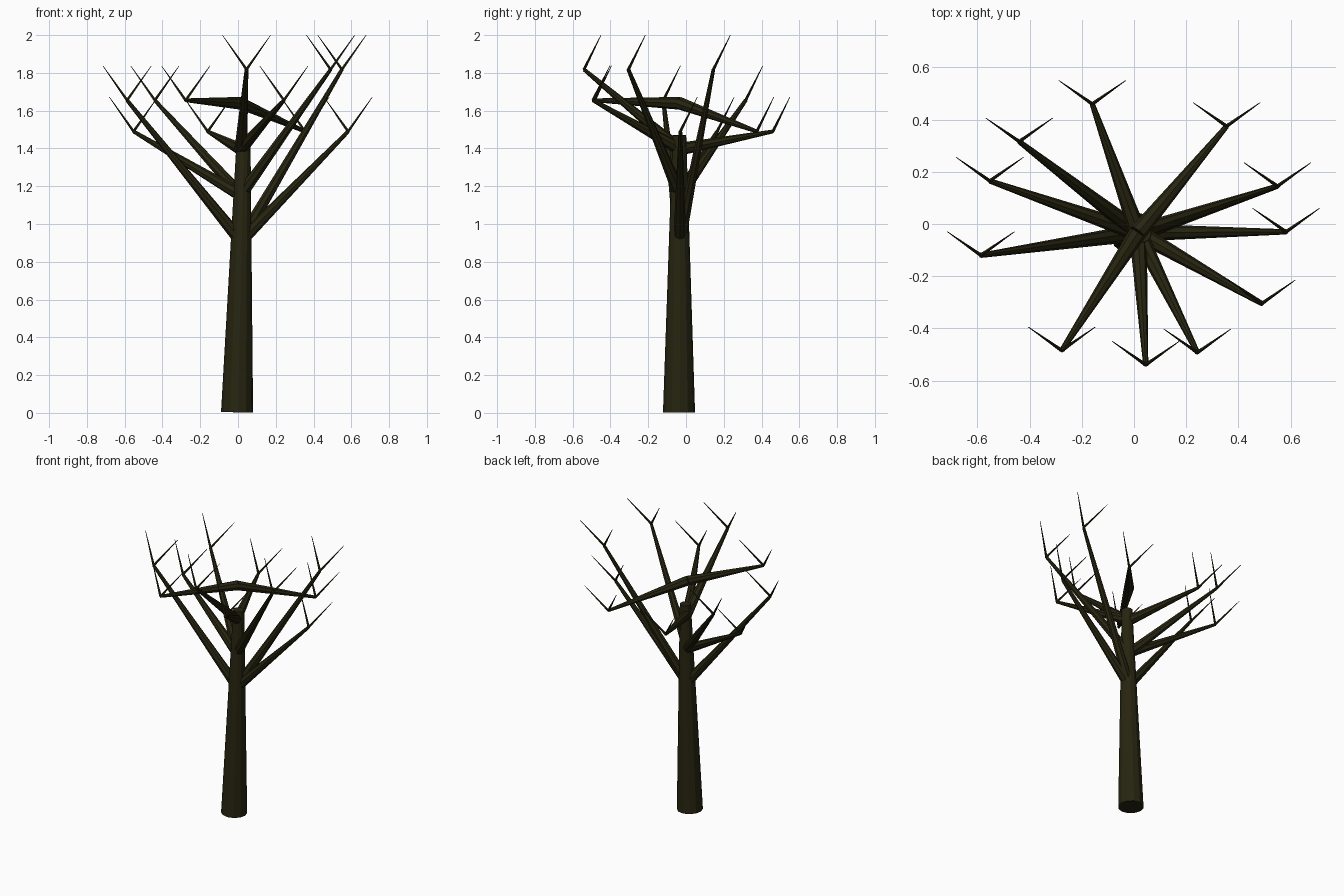
import bpy, bmesh, math
from mathutils import Vector

if "Cube" in bpy.data.objects:
    bpy.data.objects.remove(bpy.data.objects["Cube"])

bark = bpy.data.materials.new("dark_bark")
bark.diffuse_color = (0.020, 0.018, 0.005, 1)
bark.use_nodes = True
bark.node_tree.nodes["Principled BSDF"].inputs["Base Color"].default_value = bark.diffuse_color


def limb(bm, a, b, r1, r2, sides):
    """Add a closed tapered limb running from a to b."""
    a, b = Vector(a), Vector(b)
    d = b - a
    m = d.to_track_quat('Z', 'Y').to_matrix().to_4x4()
    m.translation = (a + b) / 2
    bmesh.ops.create_cone(bm, cap_ends=True, segments=sides, radius1=r1,
                          radius2=r2, depth=d.length, matrix=m)


def finish(bm, name):
    me = bpy.data.meshes.new(name)
    bm.to_mesh(me)
    bm.free()
    me.materials.append(bark)
    ob = bpy.data.objects.new(name, me)
    bpy.context.collection.objects.link(ob)


# Slightly leaning trunk
bm = bmesh.new()
limb(bm, (-0.005, -0.037, 0.003), (0.03, -0.035, 1.47), 0.085, 0.036, 12)
finish(bm, "trunk")

# Branch tips in spiral order; tip heights repeat every 3, base heights every 4
tips = [(0.583, -0.03), (-0.44, 0.316), (0.045, -0.54), (0.355, 0.375),
        (-0.587, -0.12), (0.49, -0.305), (-0.16, 0.46), (-0.277, -0.485),
        (0.55, 0.145), (-0.553, 0.165), (0.243, -0.493)]
tip_heights = (1.49, 1.655, 1.818)

for i, (x, y) in enumerate(tips):
    tip = Vector((x, y, tip_heights[i % 3]))
    base = Vector((0.015, -0.033, 0.91 + 0.243 * (i % 4)))
    bm = bmesh.new()
    limb(bm, base, tip, 0.034, 0.010, 8)
    finish(bm, f"branch_{i + 1}")

    # Forked pair of twigs on the branch end
    bm = bmesh.new()
    for side in (-1, 1):
        limb(bm, tip, tip + Vector((0.128 * side, 0.09, 0.182)), 0.008, 0.0015, 6)
    finish(bm, f"twigs_{i + 1}")
